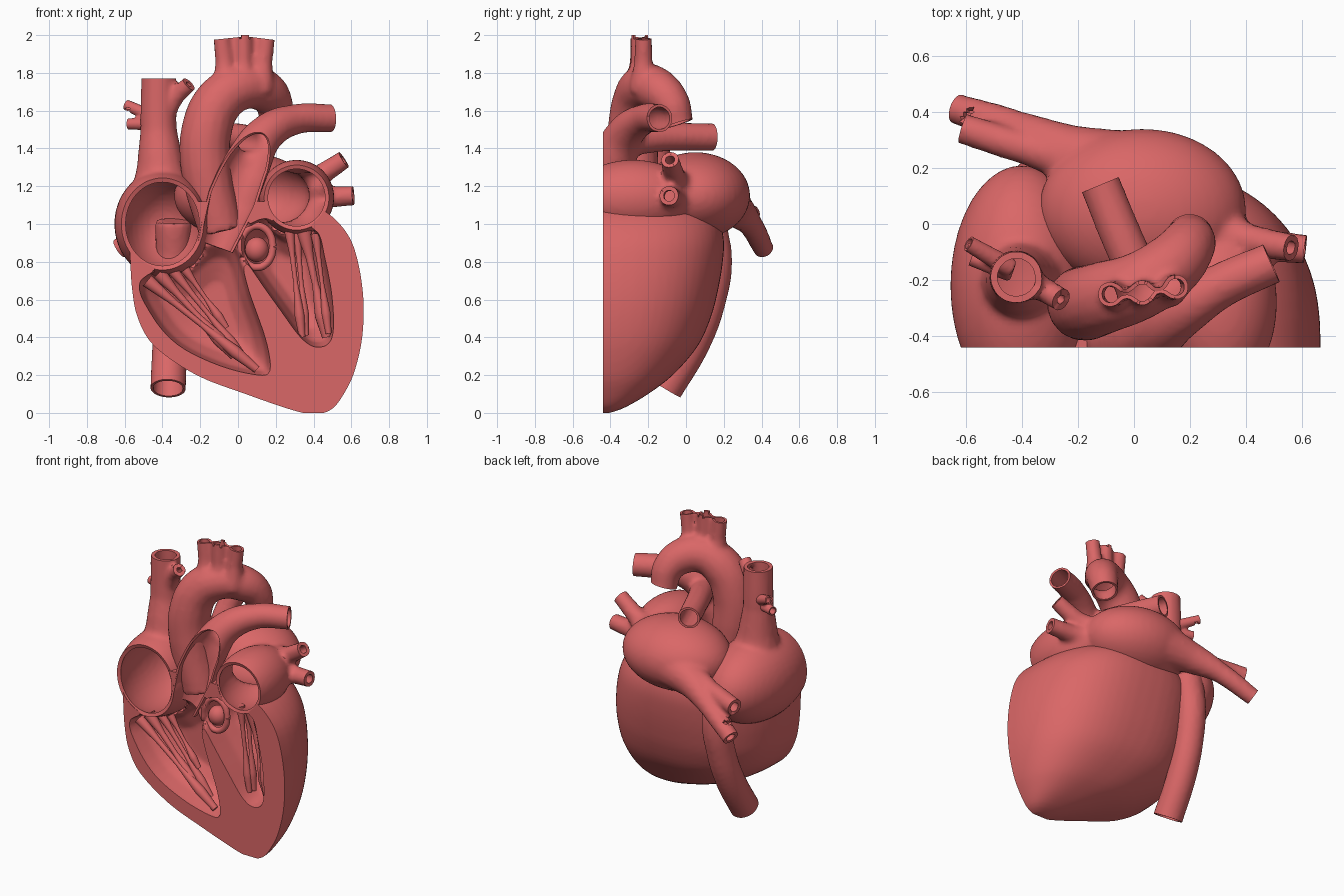
import bpy, bmesh, math
from mathutils import Vector, Matrix

if "Cube" in bpy.data.objects:
    bpy.data.objects.remove(bpy.data.objects["Cube"])

CUT = -0.44  # plane of the section
scene = bpy.context.collection

flesh = bpy.data.materials.new("flesh_red")
flesh.use_nodes = True
flesh.diffuse_color = (0.7, 0.135, 0.135, 1)
bsdf = flesh.node_tree.nodes["Principled BSDF"]
bsdf.inputs["Base Color"].default_value = flesh.diffuse_color
bsdf.inputs["Roughness"].default_value = 0.6


def add_object(name, data):
    obj = bpy.data.objects.new(name, data)
    scene.objects.link(obj)
    return obj


def baked(obj):
    """Mesh of an object with its modifiers applied; the object is removed."""
    deps = bpy.context.evaluated_depsgraph_get()
    mesh = bpy.data.meshes.new_from_object(obj.evaluated_get(deps))
    bpy.data.objects.remove(obj)
    return mesh


def rounded(points, closed, steps=4):
    """Catmull-Rom curve through points of any dimension."""
    pts = [Vector(p) for p in points]
    n = len(pts)
    pick = (lambda i: pts[i % n]) if closed else (lambda i: pts[max(0, min(n - 1, i))])
    out = []
    for i in range(n if closed else n - 1):
        a, b, c, d = (pick(i + k) for k in (-1, 0, 1, 2))
        for s in range(steps):
            t = s / steps
            out.append(b + (c - a) * (t / 2) + (a * 2 - b * 5 + c * 4 - d) * (t * t / 2)
                       + (b * 3 - a - c * 3 + d) * (t ** 3 / 2))
    return out if closed else out + [pts[-1]]


def mouth(path, end):
    """Centre, outward direction and radius of one end of a path."""
    a, b = (path[-2], path[-1]) if end else (path[1], path[0])
    centre = Vector(b[:3])
    return centre, (centre - Vector(a[:3])).normalized(), b[3]


def overshoot(path):
    ends = []
    for end in (False, True):
        centre, direction, r = mouth(path, end)
        ends.append((*(centre + direction * 0.04), r))
    return [ends[0], *path, ends[1]]


def tube(path, shrink=0.0):
    """Smooth tube through points (x, y, z, radius)."""
    curve = bpy.data.curves.new("path", "CURVE")
    curve.dimensions = "3D"
    curve.bevel_depth = 1.0
    curve.bevel_resolution = 6
    curve.use_fill_caps = True
    curve.resolution_u = 8
    spline = curve.splines.new("BEZIER")
    spline.bezier_points.add(len(path) - 1)
    for point, (x, y, z, r) in zip(spline.bezier_points, path):
        point.co = (x, y, z)
        point.radius = r - shrink
        point.handle_left_type = point.handle_right_type = "AUTO"
    return baked(add_object("path", curve))


def ellipsoid(center, radii, shrink=0.0):
    mesh = bpy.data.meshes.new("ellipsoid")
    bm = bmesh.new()
    size = Vector([r - shrink for r in radii])
    bmesh.ops.create_uvsphere(bm, u_segments=40, v_segments=24, radius=1,
                              matrix=Matrix.LocRotScale(Vector(center), None, size))
    bm.to_mesh(mesh)
    bm.free()
    return mesh


def loft(rings):
    mesh = bpy.data.meshes.new("loft")
    bm = bmesh.new()
    loops = [[bm.verts.new(p) for p in ring] for ring in rings]
    for a, b in zip(loops, loops[1:]):
        for i in range(len(a)):
            j = (i + 1) % len(a)
            bm.faces.new((a[i], a[j], b[j], b[i]))
    bm.faces.new(loops[0])
    bm.faces.new(loops[-1])
    bmesh.ops.recalc_face_normals(bm, faces=bm.faces)
    bm.to_mesh(mesh)
    bm.free()
    return mesh


def pocket(outline, floor):
    """Chamber that opens at the section and narrows to a rounded floor."""
    centre = sum((Vector(p) for p in outline), Vector((0, 0))) / len(outline)
    rings = []
    for t, s in ((-0.6, 1), (0, 1), (0.45, 0.92), (0.8, 0.72), (1, 0.4)):
        y = CUT + t * (floor - CUT)
        flat = [centre + (p - centre) * s for p in rounded(outline, True)]
        rings.append([(p.x, y, p.y) for p in flat])
    return loft(rings)


def join(name, meshes):
    bm = bmesh.new()
    for mesh in meshes:
        bm.from_mesh(mesh)
    out = bpy.data.meshes.new(name)
    bm.to_mesh(out)
    bm.free()
    return add_object(name, out)


def fuse(name, meshes, smoothing, voxel=0.017):
    obj = join("raw", meshes)
    remesh = obj.modifiers.new("fuse", "REMESH")
    remesh.mode = "VOXEL"
    remesh.voxel_size = voxel
    smooth = obj.modifiers.new("soften", "SMOOTH")
    smooth.factor = 0.5
    smooth.iterations = smoothing
    return add_object(name, baked(obj))


def shell(name, paths, bodies=(), wall=0.014, smoothing=3, voxel=0.017, open_start=False):
    """Fused vessels and bodies, opened at the vessel ends and the section."""
    solids = [tube(overshoot(p)) for p in paths] + list(bodies)
    obj = fuse(name, solids, smoothing, voxel)
    bm = bmesh.new()
    bm.from_mesh(obj.data)
    mouths = [mouth(p, True) for p in paths]
    if open_start:
        mouths.append(mouth(paths[0], False))
    for centre, direction, r in mouths:
        near = {f for f in bm.faces if (f.calc_center_median() - centre).length < r + 0.05}
        geom = list({e for f in near for e in (f, *f.edges, *f.verts)})
        bmesh.ops.bisect_plane(bm, geom=geom, plane_co=centre, plane_no=direction,
                               clear_outer=True)
    bmesh.ops.bisect_plane(bm, geom=bm.verts[:] + bm.edges[:] + bm.faces[:],
                           plane_co=(0, CUT, 0), plane_no=(0, -1, 0), clear_outer=True)
    bm.to_mesh(obj.data)
    bm.free()
    solidify = obj.modifiers.new("wall", "SOLIDIFY")
    solidify.thickness = wall
    solidify.offset = -1
    return add_object(name, baked(obj))


def carve(name, solids, cavities):
    """Solid muscle with chambers and the section plane cut away."""
    obj = fuse(name, solids, 4)
    box = bpy.data.meshes.new("section")
    bm = bmesh.new()
    bmesh.ops.create_cube(bm, size=4, matrix=Matrix.Translation((0, CUT - 2, 1)))
    bm.to_mesh(box)
    bm.free()
    tools = [fuse("cavity", cavities, 2), add_object("section", box)]
    for tool in tools:
        mod = obj.modifiers.new("cut", "BOOLEAN")
        mod.operation = "DIFFERENCE"
        mod.solver = "EXACT"
        mod.object = tool
    part = add_object(name, baked(obj))
    for tool in tools:
        bpy.data.objects.remove(tool)
    return part


# Layout shared by the vessels, atria and the muscle they sit in
RIGHT_ATRIUM = [((-0.4, -0.22, 1.0), (0.255, 0.43, 0.285))]
LEFT_ATRIUM = [((0.03, 0.05, 1.15), (0.37, 0.29, 0.23)), ((0.31, -0.28, 1.14), (0.2, 0.32, 0.2))]
TRUNK = [(-0.12, -0.42, 0.88, 0.1), (-0.03, -0.42, 1.13, 0.135), (0.05, -0.39, 1.32, 0.125),
         (0.15, -0.32, 1.48, 0.1), (0.31, -0.22, 1.555, 0.08), (0.49, -0.14, 1.56, 0.075)]

# Ventricles: rounded body, each level given by left, right and back limits
LEVELS = [(0.0, 0.34, 0.46, -0.4), (0.03, 0.24, 0.51, -0.32), (0.1, 0.04, 0.56, -0.2),
          (0.2, -0.22, 0.61, -0.07), (0.35, -0.44, 0.65, 0.06), (0.5, -0.53, 0.665, 0.13),
          (0.65, -0.56, 0.66, 0.17), (0.8, -0.57, 0.635, 0.195), (0.92, -0.57, 0.595, 0.2),
          (1.02, -0.52, 0.52, 0.17), (1.09, -0.35, 0.42, 0.08), (1.12, -0.2, 0.3, -0.05)]
rings = []
for z, left, right, back in rounded(LEVELS, False):
    ring = [(right, CUT - 0.1, z)]
    for k in range(33):
        c, s = math.cos(math.pi * k / 32), math.sin(math.pi * k / 32)
        ring.append(((left + right) / 2 + (right - left) / 2 * math.copysign(abs(c) ** 0.8, c),
                     CUT + (back - CUT) * abs(s) ** 0.8, z))
    ring.append((left, CUT - 0.1, z))
    rings.append(ring)
right_space = pocket([(-0.52, 0.70), (-0.46, 0.52), (-0.32, 0.36), (-0.1, 0.25),
                      (0.1, 0.2), (0.17, 0.22), (0.15, 0.38), (0.06, 0.64),
                      (-0.02, 0.9), (-0.15, 0.92), (-0.3, 0.8)], -0.2)
left_space = pocket([(0.03, 0.84), (0.1, 0.72), (0.22, 0.55), (0.34, 0.39),
                     (0.43, 0.345), (0.5, 0.4), (0.5, 0.6), (0.46, 0.82),
                     (0.41, 0.97), (0.24, 0.97), (0.13, 1.03), (0.04, 0.96)], -0.12)
atrium_spaces = [ellipsoid(*e, 0.012) for e in RIGHT_ATRIUM + LEFT_ATRIUM]
parts = [carve("ventricles", [loft(rings)],
               [right_space, left_space, tube(TRUNK[:3], 0.008)] + atrium_spaces)]

# Right atrium with the upper vena cava, and its side branches
parts.append(shell("right_atrium", [
    [(-0.4, -0.2, 1.15, 0.17), (-0.41, -0.2, 1.32, 0.125), (-0.42, -0.19, 1.5, 0.097),
     (-0.42, -0.19, 1.77, 0.093)],
    [(-0.4, -0.2, 1.56, 0.06), (-0.33, -0.23, 1.67, 0.045), (-0.26, -0.27, 1.74, 0.043)]],
    [ellipsoid(*e) for e in RIGHT_ATRIUM], wall=0.024))
parts.append(shell("side_branches", [
    [(-0.47, -0.14, 1.575, 0.035), (-0.59, -0.07, 1.63, 0.029)],
    [(-0.47, -0.16, 1.53, 0.035), (-0.58, -0.12, 1.53, 0.03)]],
    wall=0.008, smoothing=2, voxel=0.009))

# Left atrium with the lung veins
parts.append(shell("left_atrium", [
    [(0.28, -0.03, 1.18, 0.1), (0.42, -0.06, 1.25, 0.058), (0.56, -0.085, 1.34, 0.05)],
    [(0.28, -0.03, 1.14, 0.1), (0.44, -0.07, 1.14, 0.058), (0.61, -0.09, 1.15, 0.053)],
    [(0.0, 0.17, 1.14, 0.17), (-0.25, 0.26, 1.08, 0.1), (-0.42, 0.34, 1.0, 0.065),
     (-0.63, 0.41, 0.87, 0.055)],
    [(-0.15, 0.22, 1.12, 0.11), (-0.38, 0.27, 1.08, 0.06), (-0.61, 0.34, 1.05, 0.055)]],
    [ellipsoid(*e) for e in LEFT_ATRIUM], wall=0.022, smoothing=4))

# Aorta: arch with three upward branches
arch = [(-0.1, -0.27, 1.0, 0.12), (-0.17, -0.28, 1.3, 0.135), (-0.165, -0.28, 1.5, 0.135),
        (-0.1, -0.26, 1.65, 0.13), (0.02, -0.22, 1.725, 0.122), (0.13, -0.15, 1.71, 0.115),
        (0.19, -0.08, 1.64, 0.1), (0.2, -0.045, 1.53, 0.085)]
branches = [[(x0, y, 1.74, 0.075), ((x0 + x1) / 2, y, 1.86, 0.048), (x1, y, top, 0.046)]
            for x0, x1, y, top in ((-0.06, -0.085, -0.25, 1.98), (0.03, 0.03, -0.245, 2.0),
                                   (0.12, 0.15, -0.225, 1.98))]
parts.append(shell("aorta", [arch] + branches))

# Pulmonary artery: opened trunk, left and right arms
right_arm = [(0.08, -0.3, 1.44, 0.08), (-0.02, -0.1, 1.46, 0.075), (-0.12, 0.14, 1.46, 0.073)]
parts.append(shell("pulmonary_artery", [TRUNK, right_arm], open_start=True))

# Lower vena cava
parts.append(shell("lower_vena_cava", [
    [(-0.34, 0.12, 0.98, 0.1), (-0.34, 0.15, 0.8, 0.095), (-0.35, 0.12, 0.6, 0.093),
     (-0.36, 0.04, 0.38, 0.094), (-0.37, -0.11, 0.13, 0.095)]]))

# Papillary muscles and cords: thick foot tapering to a thin cord
cords = []
for top, foot, y, r in (((-0.42, 0.74), (-0.02, 0.3), -0.37, 0.032),
                        ((-0.35, 0.76), (0.04, 0.28), -0.35, 0.026),
                        ((-0.28, 0.76), (-0.06, 0.45), -0.34, 0.022),
                        ((-0.48, 0.7), (0.1, 0.23), -0.39, 0.03),
                        ((0.27, 0.98), (0.34, 0.4), -0.36, 0.024),
                        ((0.31, 0.96), (0.36, 0.41), -0.34, 0.024),
                        ((0.35, 0.96), (0.47, 0.4), -0.35, 0.035),
                        ((0.41, 0.95), (0.48, 0.42), -0.38, 0.022)):
    a, b = Vector((top[0], y, top[1])), Vector((foot[0], y, foot[1]))
    cords.append(tube([(*a.lerp(b, t), r * k) for t, k in
                       ((0, 1.2), (0.25, 0.6), (0.5, 0.5), (0.8, 1.1), (1, 0.7))]))
parts.append(join("papillary_muscles", cords))

# Aortic valve: rim with a domed cusp
rim = [(0.1 + 0.085 * math.cos(a), -0.38, 0.88 + 0.11 * math.sin(a), 0.02)
       for a in [math.tau * k / 12 for k in range(13)]]
parts.append(join("aortic_valve", [tube(rim), ellipsoid((0.1, -0.36, 0.865), (0.062, 0.06, 0.066))]))

bpy.ops.object.select_all(action="DESELECT")
for part in parts:
    part.data.materials.clear()
    part.data.materials.append(flesh)
    part.select_set(True)
bpy.context.view_layer.objects.active = parts[0]
bpy.ops.object.shade_smooth_by_angle(angle=math.radians(40))
